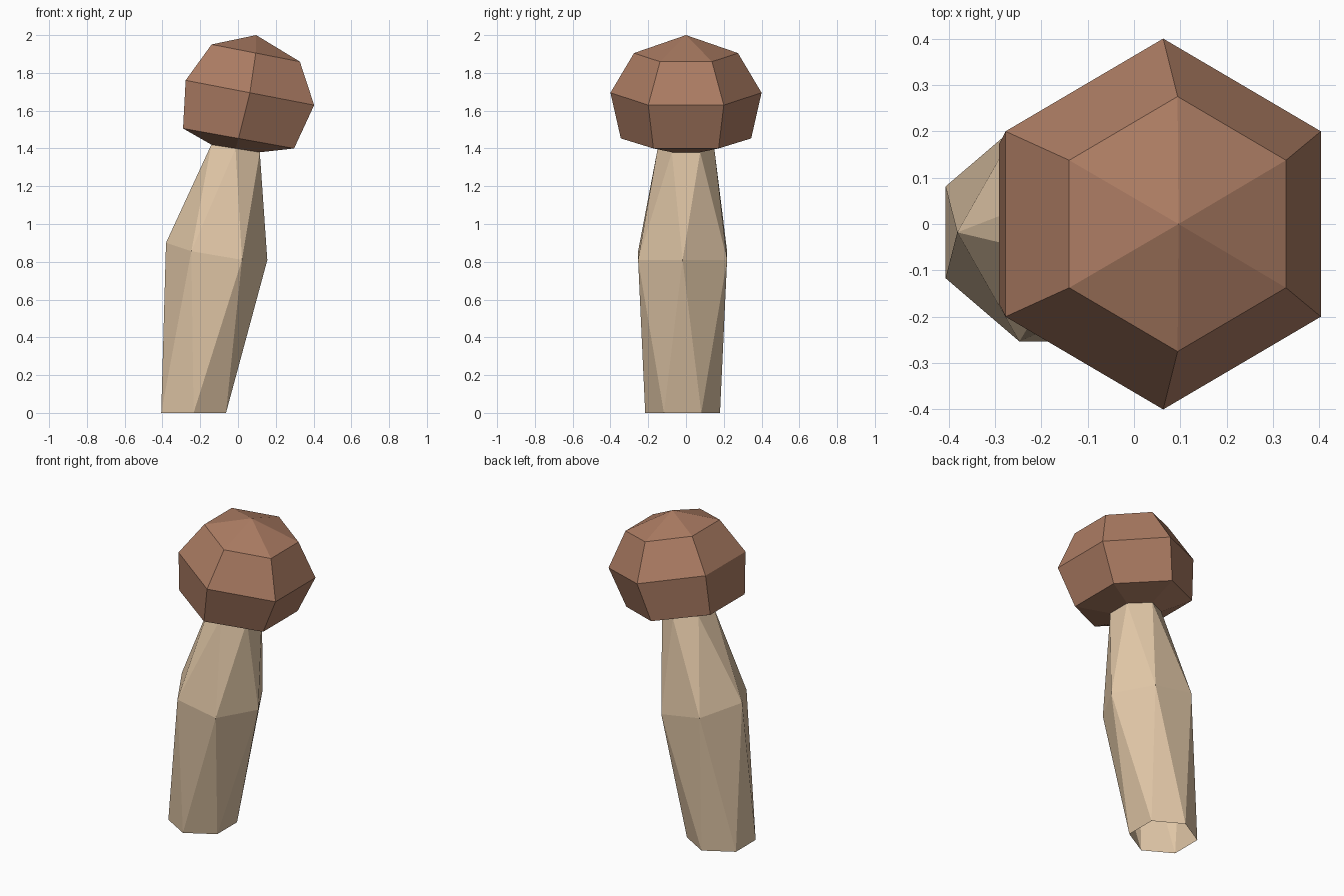
import bpy, bmesh
from math import cos, sin, radians

SIDES = 6
if "Cube" in bpy.data.objects:
    bpy.data.objects.remove(bpy.data.objects["Cube"], do_unlink=True)


def material(name, rgb):
    mat = bpy.data.materials.new(name)
    mat.use_nodes = True
    mat.diffuse_color = (*rgb, 1)
    mat.node_tree.nodes["Principled BSDF"].inputs["Base Color"].default_value = (*rgb, 1)
    return mat


def ring(bm, centre, radius, phase=30, slope=0.0, bow=0.0):
    """Hexagonal ring leaning along x; bow lifts both x ends."""
    x, y, z = centre
    squash = 1 / (1 + slope * slope) ** 0.5
    verts = []
    for i in range(SIDES):
        a = radians(phase + 360 * i / SIDES)
        dx = radius * cos(a) * squash
        verts.append(bm.verts.new((x + dx, y + radius * sin(a), z + slope * dx + bow * dx * dx)))
    return verts


def pairs(a, b):
    for i in range(SIDES):
        j = (i + 1) % SIDES
        yield a[i], a[j], b[i], b[j]


def bridge_quads(bm, low, high):
    for l0, l1, h0, h1 in pairs(low, high):
        bm.faces.new((l0, l1, h1, h0))


def bridge_twisted(bm, straight, turned):
    """Triangle band between rings that are half a side apart."""
    for s0, s1, t0, t1 in pairs(straight, turned):
        bm.faces.new((s0, s1, t1))
        bm.faces.new((t0, s0, t1))


def finish(bm, name, mat):
    bmesh.ops.recalc_face_normals(bm, faces=bm.faces[:])
    mesh = bpy.data.meshes.new(name)
    bm.to_mesh(mesh)
    bm.free()
    mesh.materials.append(mat)
    bpy.context.collection.objects.link(bpy.data.objects.new(name, mesh))


NECK = dict(centre=(-0.013, 0, 1.40), radius=0.15, slope=-0.157)

# Stem: leaning hexagonal tube, open at the foot, with a twisted waist ring
bm = bmesh.new()
foot = ring(bm, (-0.235, -0.018, 0), 0.198)
waist = ring(bm, (-0.113, -0.018, 0.826), 0.272, phase=0, slope=-0.17, bow=0.4)
neck = ring(bm, **NECK)
bridge_twisted(bm, foot, waist)
bridge_twisted(bm, neck, waist)
finish(bm, "stem", material("pale tan", (0.753, 0.571, 0.386)))

# Cap: tilted faceted dome that tucks in to the neck
bm = bmesh.new()
rings = [
    ring(bm, **NECK),
    ring(bm, (0.003, 0, 1.453), 0.345, slope=-0.18),
    ring(bm, (0.063, 0, 1.695), 0.40, slope=-0.193),
    ring(bm, (0.094, 0, 1.905), 0.275, slope=-0.195),
]
for low, high in zip(rings, rings[1:]):
    bridge_quads(bm, low, high)
tip = bm.verts.new((0.096, 0, 2.0))
for a, b, _, _ in pairs(rings[-1], rings[-1]):
    bm.faces.new((a, b, tip))
finish(bm, "cap", material("warm brown", (0.413, 0.202, 0.125)))
